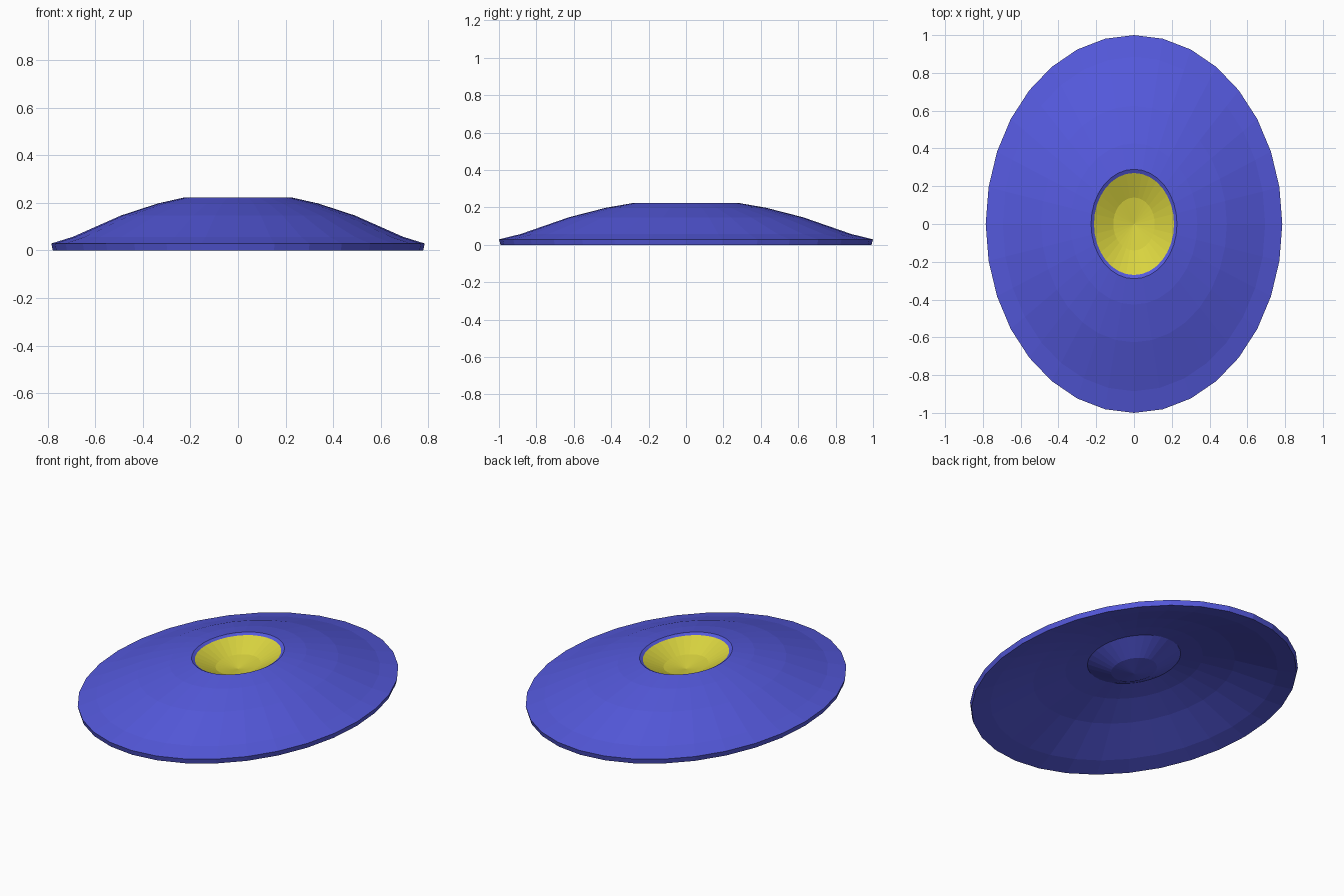
import bpy, bmesh, math

if "Cube" in bpy.data.objects:
    bpy.data.objects.remove(bpy.data.objects["Cube"])

SIDES = 32
WIDTH = 0.785   # x radius relative to the y radius


def material(name, color):
    m = bpy.data.materials.new(name)
    m.diffuse_color = color
    m.use_nodes = True
    m.node_tree.nodes["Principled BSDF"].inputs["Base Color"].default_value = m.diffuse_color
    return m


def lathe(name, profile, materials, inner_from):
    """Spin a profile that starts and ends on the axis into an oval body."""
    bm = bmesh.new()
    rings = []
    for r, z in profile:
        if r == 0:
            rings.append([bm.verts.new((0, 0, z))] * SIDES)
            continue
        angles = [2 * math.pi * i / SIDES for i in range(SIDES)]
        rings.append([bm.verts.new((WIDTH * r * math.cos(a), r * math.sin(a), z))
                      for a in angles])
    for k, (a, b) in enumerate(zip(rings, rings[1:])):
        for i in range(SIDES):
            j = (i + 1) % SIDES
            corners = list(dict.fromkeys((a[i], a[j], b[j], b[i])))
            bm.faces.new(corners).material_index = int(k >= inner_from)
    bmesh.ops.recalc_face_normals(bm, faces=bm.faces[:])
    mesh = bpy.data.meshes.new(name)
    bm.to_mesh(mesh)
    bm.free()
    for m in materials:
        mesh.materials.append(m)
    obj = bpy.data.objects.new(name, mesh)
    bpy.context.collection.objects.link(obj)
    return obj


blue = material("blue", (0.09, 0.10, 0.72, 1))
yellow = material("yellow", (0.70, 0.66, 0.05, 1))

# hollow underside from the axis outwards, then the sloped top and sunken basin
underside = [(0, 0.100), (0.14, 0.125), (0.285, 0.190), (0.42, 0.167),
             (0.616, 0.117), (0.877, 0.027), (0.992, 0.0)]
top = [(1.0, 0.029), (0.885, 0.057), (0.626, 0.147), (0.427, 0.198),
       (0.29, 0.222), (0.27, 0.212)]
basin = [(0.14, 0.155), (0, 0.130)]
lathe("oval_dish", underside + top + basin, [blue, yellow],
      len(underside) + len(top) - 1)
